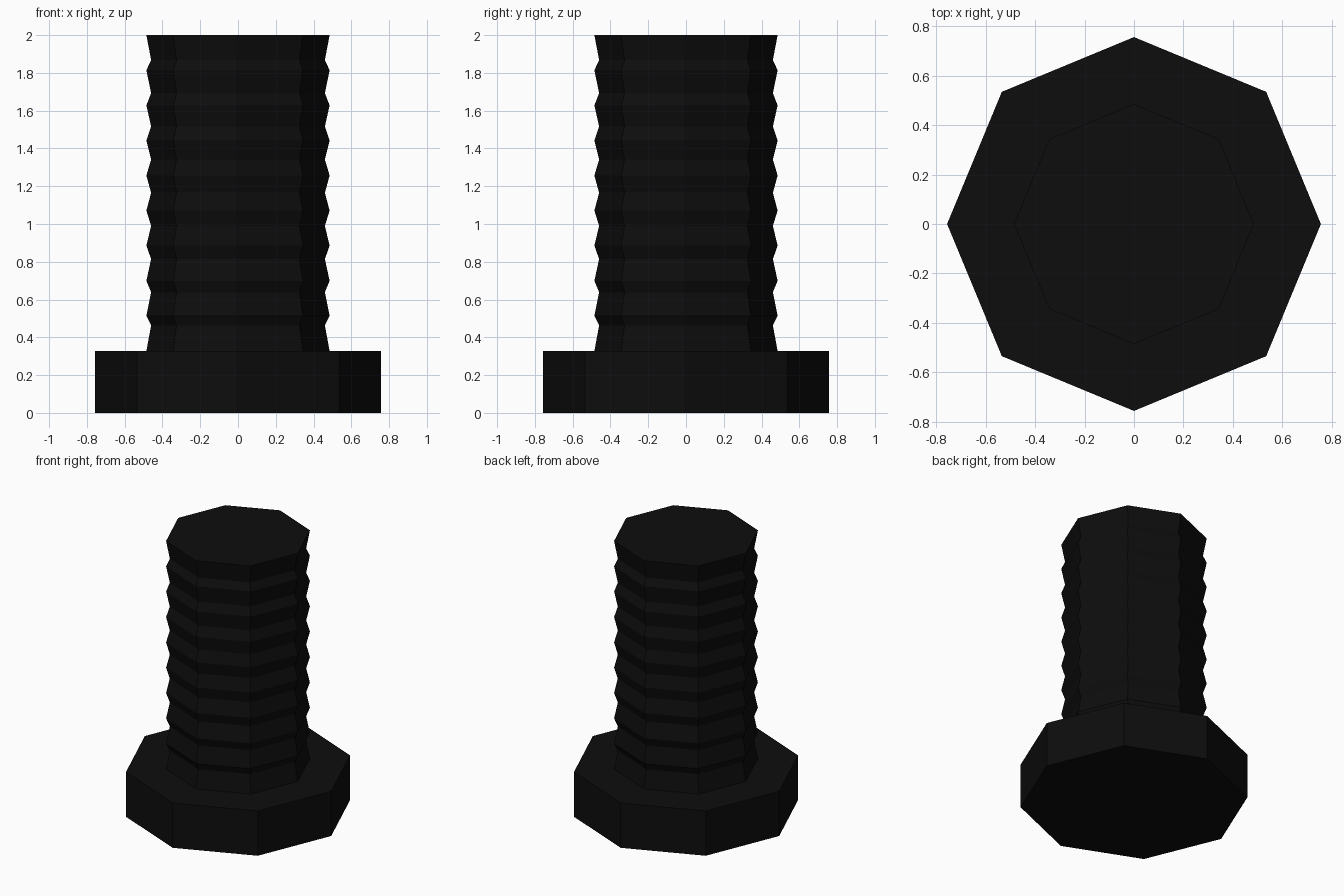
import bpy, bmesh, math

if "Cube" in bpy.data.objects:
    bpy.data.objects.remove(bpy.data.objects["Cube"])

SIDES = 8
black = bpy.data.materials.new("black metal")
black.diffuse_color = (0.004, 0.004, 0.004, 1)
black.use_nodes = True
black.node_tree.nodes["Principled BSDF"].inputs["Base Color"].default_value = black.diffuse_color


def turned(name, profile):
    """Solid of stacked octagon rings from (radius, height) points."""
    bm = bmesh.new()
    rings = []
    for r, z in profile:
        rings.append([bm.verts.new((r * math.cos(2 * math.pi * i / SIDES),
                                    r * math.sin(2 * math.pi * i / SIDES), z))
                      for i in range(SIDES)])
    for a, b in zip(rings, rings[1:]):
        for i in range(SIDES):
            j = (i + 1) % SIDES
            bm.faces.new((a[i], a[j], b[j], b[i]))
    bm.faces.new(rings[0][::-1])
    bm.faces.new(rings[-1])
    mesh = bpy.data.meshes.new(name)
    bm.to_mesh(mesh)
    bm.free()
    mesh.materials.append(black)
    obj = bpy.data.objects.new(name, mesh)
    bpy.context.collection.objects.link(obj)
    return obj


# Bolt head
HEAD_TOP = 0.328
turned("bolt_head", [(0.756, 0), (0.756, HEAD_TOP)])

# Threaded shaft: crests evenly spaced to the top, grooves slightly closer together
profile = []
for k in range(10):
    profile.append((0.485, HEAD_TOP + k * (2 - HEAD_TOP) / 9))
    if k < 9:
        profile.append((0.46, 0.463 + k * (1.868 - 0.463) / 8))
turned("threaded_shaft", profile)
